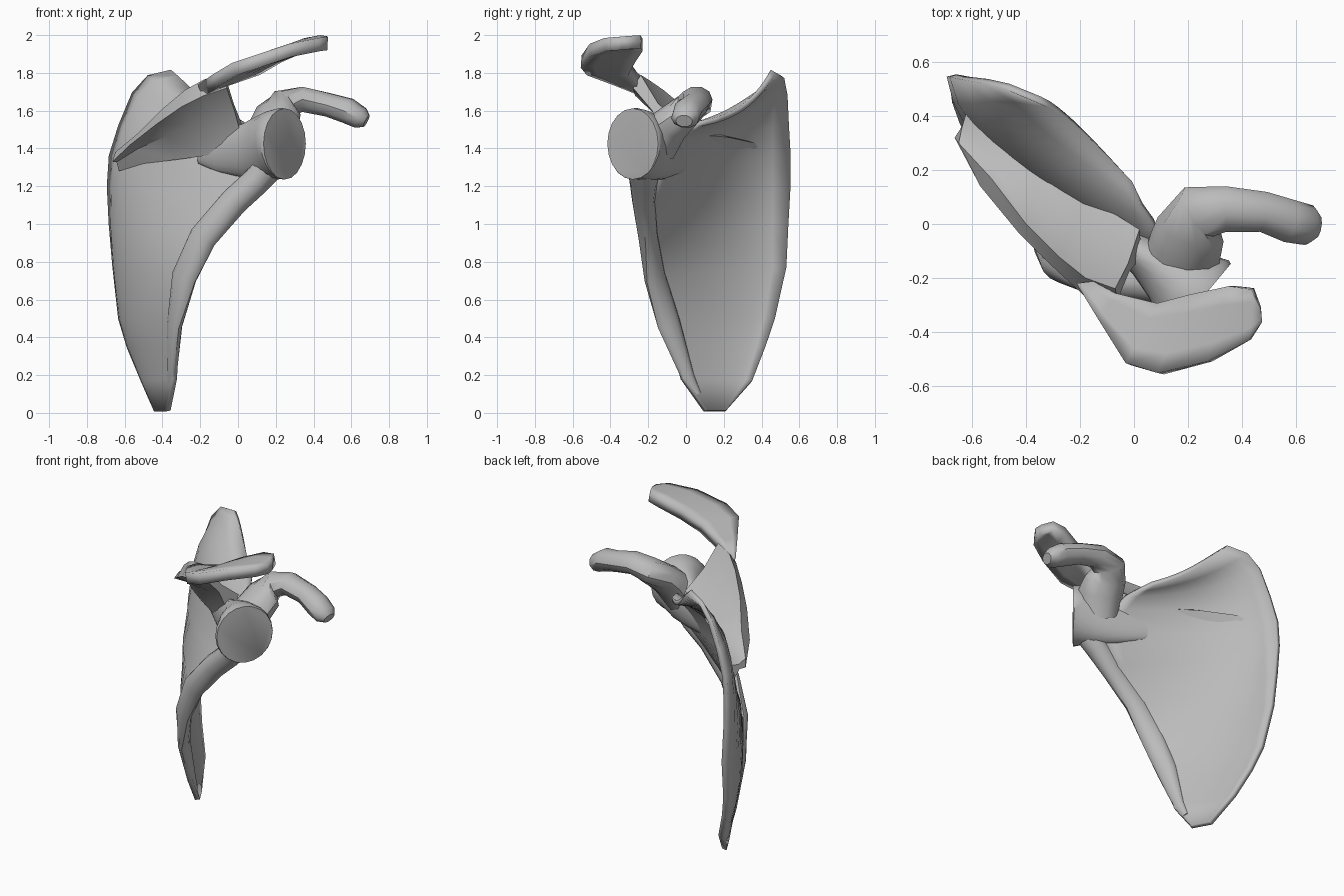
import bpy, bmesh, math
from mathutils import Vector

cube = bpy.data.objects.get("Cube")
if cube:
    bpy.data.objects.remove(cube, do_unlink=True)

bone = bpy.data.materials.new("bone_grey")
bone.use_nodes = True
COLOR = (0.5, 0.5, 0.5, 1)
bone.diffuse_color = COLOR
bone.node_tree.nodes["Principled BSDF"].inputs["Base Color"].default_value = COLOR
UP = Vector((0, 0, 1))


def finish(name, bm, thickness=0):
    bmesh.ops.recalc_face_normals(bm, faces=bm.faces)
    me = bpy.data.meshes.new(name)
    bm.to_mesh(me)
    bm.free()
    me.materials.append(bone)
    ob = bpy.data.objects.new(name, me)
    bpy.context.collection.objects.link(ob)
    bpy.ops.object.select_all(action="DESELECT")
    ob.select_set(True)
    bpy.context.view_layer.objects.active = ob
    if thickness:
        mod = ob.modifiers.new("thickness", "SOLIDIFY")
        mod.thickness = thickness
        mod.offset = 0
    bpy.ops.object.shade_smooth_by_angle(angle=math.radians(40))


def sheet(name, rows, steps, thickness):
    """Curved plate between two edges; each row is (edge point, other edge point, bulge, sag)."""
    bm = bmesh.new()
    grid = []
    for a, b, bulge, sag in rows:
        a, b = Vector(a), Vector(b)
        side = (b - a).cross(UP).normalized()
        line = []
        for i in range(steps + 1):
            t = i / steps
            offset = side * bulge * math.sin(math.pi * t ** 0.7) - UP * sag * math.sin(math.pi * t)
            line.append(bm.verts.new(a.lerp(b, t) + offset))
        grid.append(line)
    for r, s in zip(grid, grid[1:]):
        for i in range(steps):
            bm.faces.new((r[i], r[i + 1], s[i + 1], s[i]))
    finish(name, bm, thickness)


def bridge(name, outlines):
    """Closed solid through a series of outlines with equal point counts."""
    bm = bmesh.new()
    rings = [[bm.verts.new(p) for p in outline] for outline in outlines]
    count = len(rings[0])
    for r, s in zip(rings, rings[1:]):
        for k in range(count):
            n = (k + 1) % count
            bm.faces.new((r[k], r[n], s[n], s[k]))
    bm.faces.new(rings[0])
    bm.faces.new(rings[-1])
    finish(name, bm)


def loft(name, sections, sides):
    """Tube through sections (x, y, z, width radius, height radius)."""
    pts = [Vector(s[:3]) for s in sections]
    outlines = []
    for i, s in enumerate(sections):
        tan = (pts[min(i + 1, len(pts) - 1)] - pts[max(i - 1, 0)]).normalized()
        wide = tan.cross(UP).normalized()
        high = wide.cross(tan)
        angles = [k * math.tau / sides for k in range(sides)]
        outlines.append([pts[i] + wide * s[3] * math.cos(a) + high * s[4] * math.sin(a)
                         for a in angles])
    bridge(name, outlines)


def ridge(name, rows):
    """Concave-sided wedge; rows are (upper base, crest, lip, lower base)."""
    outlines = []
    for row in rows:
        upper, crest, lip, lower = (Vector(p) for p in row)
        mid_up, mid_low = upper.lerp(crest, .5), lower.lerp(lip, .5)
        outlines.append([upper, mid_up.lerp(mid_low, .25), crest,
                         lip, mid_low.lerp(mid_up, .32), lower])
    bridge(name, outlines)


# Broad triangular blade: medial edge, lateral edge, bulge toward the front, sag
sheet("blade", [
    ((-.43, .21, .01), (-.37, .10, .01), 0, 0),
    ((-.50, .35, .17), (-.335, -.02, .18), .02, 0),
    ((-.575, .42, .35), (-.33, -.07, .35), .03, 0),
    ((-.62, .47, .50), (-.32, -.12, .50), .04, 0),
    ((-.65, .53, .77), (-.27, -.19, .72), .055, 0),
    ((-.67, .54, 1.0), (-.16, -.215, .93), .075, 0),
    ((-.68, .55, 1.2), (.02, -.20, 1.13), .09, 0),
    ((-.67, .55, 1.36), (.12, -.14, 1.30), .10, 0),
    ((-.62, .54, 1.52), (.10, -.08, 1.44), .09, 0),
    ((-.55, .53, 1.69), (.07, .01, 1.50), .06, .02),
    ((-.47, .51, 1.78), (.03, .07, 1.53), .025, .035),
    ((-.35, .46, 1.81), (-.01, .16, 1.55), -.02, .045)], 12, .03)

# Thickened lateral border
loft("lateral_border", [
    (-.36, .06, .10, .016, .02), (-.35, .01, .19, .024, .035),
    (-.335, -.09, .47, .036, .065), (-.285, -.165, .72, .045, .075),
    (-.185, -.20, .93, .05, .075), (-.02, -.225, 1.12, .06, .075),
    (.10, -.225, 1.23, .075, .075), (.165, -.235, 1.31, .085, .085)], 12)

# Neck flaring out to the flat joint socket
loft("neck_and_socket", [
    (-.21, .03, 1.38, .012, .06), (-.11, -.025, 1.38, .04, .11),
    (.04, -.12, 1.385, .08, .15), (.13, -.18, 1.40, .12, .175),
    (.20, -.242, 1.42, .16, .185), (.235, -.272, 1.425, .18, .19),
    (.247, -.282, 1.425, .175, .187)], 20)

# Raised spine rising from the blade toward the front
ridge("spine", [
    ((-.62, .42, 1.37), (-.65, .30, 1.38), (-.665, .32, 1.33), (-.63, .38, 1.28)),
    ((-.52, .36, 1.43), (-.53, .17, 1.48), (-.57, .14, 1.42), (-.50, .24, 1.32)),
    ((-.34, .22, 1.46), (-.40, .00, 1.61), (-.43, -.03, 1.53), (-.33, .10, 1.34)),
    ((-.18, .09, 1.47), (-.28, -.12, 1.71), (-.30, -.16, 1.62), (-.18, -.02, 1.36)),
    ((-.06, .03, 1.50), (-.18, -.20, 1.765), (-.18, -.27, 1.68), (-.08, -.08, 1.38)),
    ((.02, -.02, 1.53), (-.07, -.24, 1.79), (-.06, -.28, 1.72), (.03, -.12, 1.42))])

# Broad shoulder process at the end of the spine
sheet("acromion", [
    ((-.20, -.225, 1.705), (-.14, -.215, 1.735), 0, 0),
    ((-.12, -.36, 1.76), (-.06, -.26, 1.765), 0, 0),
    ((-.02, -.52, 1.82), (.10, -.30, 1.82), 0, 0),
    ((.10, -.555, 1.86), (.22, -.265, 1.89), 0, 0),
    ((.28, -.51, 1.92), (.36, -.23, 1.95), 0, 0),
    ((.43, -.43, 1.95), (.44, -.24, 1.965), 0, 0),
    ((.475, -.36, 1.955), (.47, -.31, 1.96), 0, 0)], 4, .07)

# Hooked process above the socket
loft("coracoid", [
    (.14, -.16, 1.42, .12, .12), (.19, -.09, 1.52, .14, .10),
    (.21, -.02, 1.58, .13, .09), (.24, .045, 1.635, .105, .08),
    (.34, .055, 1.66, .085, .07), (.48, .045, 1.63, .075, .065),
    (.58, .01, 1.60, .08, .07), (.65, -.005, 1.56, .075, .06),
    (.68, -.01, 1.545, .045, .035)], 10)
